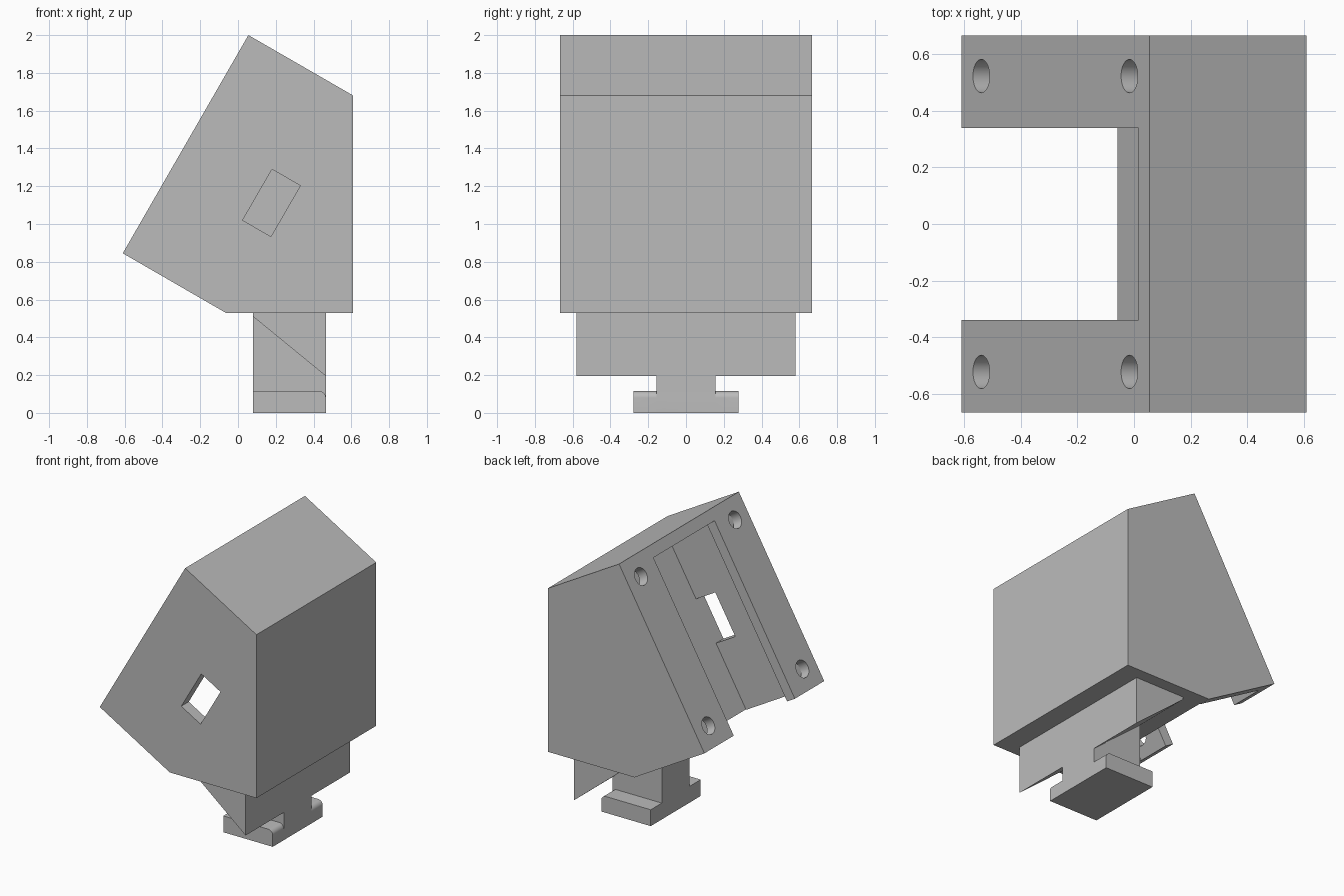
import bpy, bmesh, math
from mathutils import Vector

cube = bpy.data.objects.get("Cube")
if cube:
    bpy.data.objects.remove(cube, do_unlink=True)

grey = bpy.data.materials.new("plain_grey")
grey.use_nodes = True
colour = (0.5, 0.5, 0.5, 1)
grey.diffuse_color = colour
grey.node_tree.nodes["Principled BSDF"].inputs["Base Color"].default_value = colour

# Tilted frame of the mounting face: along the slope, and inward from it
TIP = Vector((-0.61, 0, 0.845))
ALONG = Vector((0.5, 0, math.sqrt(0.75)))
INWARD = Vector((math.sqrt(0.75), 0, -0.5))
SIDE = Vector((0, 1, 0))
ORIGIN = Vector((0, 0, 0))
X, Z = Vector((1, 0, 0)), Vector((0, 0, 1))


def prism(name, profile, lo, hi, origin=ORIGIN, u=X, v=Z, axis=SIDE):
    """Extrude a profile in the u, v plane from lo to hi along the axis."""
    bm = bmesh.new()
    ends = [[bm.verts.new(origin + u * a + v * b + axis * t) for a, b in profile]
            for t in (lo, hi)]
    n = len(profile)
    bm.faces.new(ends[0])
    bm.faces.new(ends[1])
    for i in range(n):
        j = (i + 1) % n
        bm.faces.new((ends[0][i], ends[0][j], ends[1][j], ends[1][i]))
    bmesh.ops.recalc_face_normals(bm, faces=bm.faces)
    mesh = bpy.data.meshes.new(name)
    bm.to_mesh(mesh)
    bm.free()
    mesh.materials.append(grey)
    obj = bpy.data.objects.new(name, mesh)
    bpy.context.collection.objects.link(obj)
    return obj


def select(obj):
    bpy.ops.object.select_all(action="DESELECT")
    obj.select_set(True)
    bpy.context.view_layer.objects.active = obj


def combine(target, tool, operation):
    """Apply a boolean and discard the tool."""
    select(target)
    mod = target.modifiers.new("combine", "BOOLEAN")
    mod.operation, mod.solver, mod.object = operation, "EXACT", tool
    bpy.ops.object.modifier_apply(modifier=mod.name)
    bpy.data.objects.remove(tool, do_unlink=True)


def arc(cx, cy, r, start, sweep, steps):
    return [(cx + r * math.cos(start + sweep * i / steps),
             cy + r * math.sin(start + sweep * i / steps)) for i in range(steps)]


# Housing with its tilted face
housing = prism("housing", [(0.055, 2.0), (0.61, 1.68), (0.61, 0.53),
                            (-0.065, 0.53), (-0.61, 0.845)], -0.666, 0.666)

# Undercut cavity, narrow between the lips and wide behind, open at the bottom
half = [(-0.1, 0.34), (0.07, 0.34), (0.07, 0.583), (0.635, 0.583)]
cavity = half + [(d, -y) for d, y in reversed(half)]
combine(housing, prism("cavity_cutter", cavity, -0.2, 1.253,
                       TIP, INWARD, SIDE, ALONG), "DIFFERENCE")

# Cable slot through the front wall
slot = [(0.469, 0.462), (0.78, 0.462), (0.78, 0.635), (0.469, 0.635)]
combine(housing, prism("slot_cutter", slot, -0.8, -0.5,
                       TIP, ALONG, INWARD, SIDE), "DIFFERENCE")

# Screw holes through the lips
for a in (0.14, 1.19):
    for y in (-0.523, 0.523):
        ring = arc(a, y, 0.059, 0, math.tau, 40)
        combine(housing, prism("hole_cutter", ring, -0.05, 0.12,
                               TIP, ALONG, SIDE, INWARD), "DIFFERENCE")

# Mounting post: wedge shaped wings, neck and rounded foot
BACK, FRONT = 0.08, 0.465
post = prism("mounting_post", [(BACK, 0.53), (FRONT, 0.53), (FRONT, 0.195),
                               (BACK, 0.51)], -0.58, 0.58)
neck = prism("neck", [(BACK, 0), (FRONT, 0), (FRONT, 0.53), (BACK, 0.53)],
             -0.155, 0.155)
R = 0.035
foot = prism("foot", [(BACK, 0), (FRONT, 0)]
             + arc(FRONT - R, 0.115 - R, R, 0, math.pi / 2, 8)
             + [(FRONT - R, 0.115), (BACK, 0.115)], -0.278, 0.278)
combine(post, neck, "UNION")
combine(post, foot, "UNION")

for obj in (housing, post):
    select(obj)
    bpy.ops.object.shade_smooth_by_angle(angle=math.radians(25))
